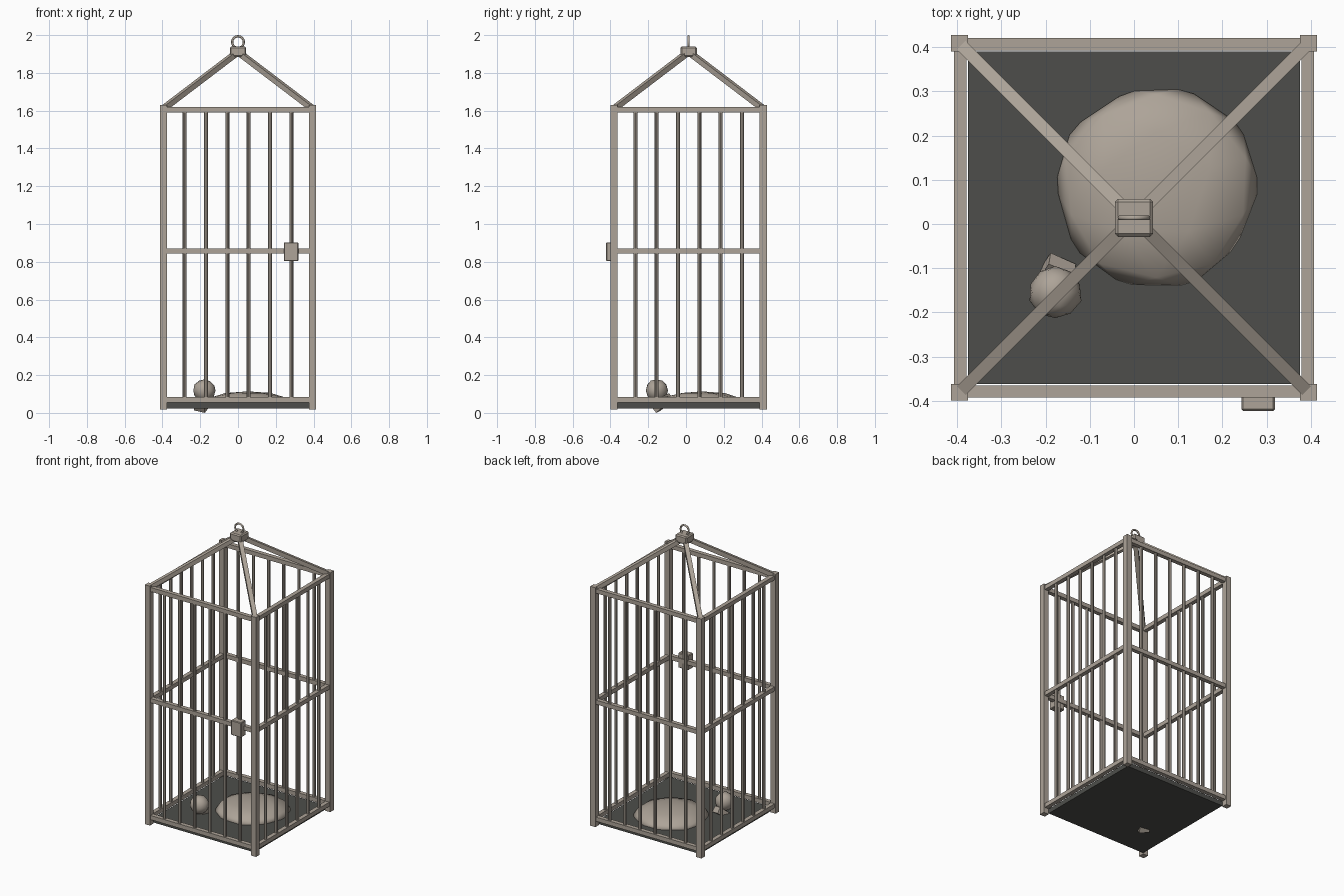
import bpy, bmesh, math, random
from mathutils import Vector, Euler

if "Cube" in bpy.data.objects:
    bpy.data.objects.remove(bpy.data.objects["Cube"])

random.seed(4)
CY = 0.014          # cage centre in y
H = 0.395           # post centre offset


def material(name, rgb):
    m = bpy.data.materials.new(name)
    m.diffuse_color = (*rgb, 1)
    m.use_nodes = True
    m.node_tree.nodes["Principled BSDF"].inputs["Base Color"].default_value = m.diffuse_color
    return m


PALE = material("pale grey beige", (0.42, 0.37, 0.315))
DARK = material("dark floor grey", (0.075, 0.076, 0.069))


def finish(name, bm, mat, smooth=False):
    me = bpy.data.meshes.new(name)
    bm.to_mesh(me)
    bm.free()
    me.materials.append(mat)
    for p in me.polygons:
        p.use_smooth = smooth
    ob = bpy.data.objects.new(name, me)
    bpy.context.collection.objects.link(ob)
    return ob


def box(name, loc, size, mat=PALE, rot=None, bevel=0):
    bm = bmesh.new()
    bmesh.ops.create_cube(bm, size=1)
    bmesh.ops.scale(bm, vec=size, verts=bm.verts)
    if bevel:
        bmesh.ops.bevel(bm, geom=bm.edges[:], offset=bevel, segments=1, affect='EDGES')
    ob = finish(name, bm, mat)
    ob.location = loc
    if rot:
        ob.rotation_euler = rot
    return ob


def beam(name, a, b, width):
    a, b = Vector(a), Vector(b)
    d = b - a
    return box(name, (a + b) / 2, (width, width, d.length),
               rot=d.to_track_quat('Z', 'Y').to_euler())


def bar(name, x, y, z0, z1, r):
    bm = bmesh.new()
    bmesh.ops.create_cone(bm, cap_ends=True, segments=8, radius1=r, radius2=r, depth=z1 - z0)
    finish(name, bm, PALE, False).location = (x, y, (z0 + z1) / 2)


def lump(name, loc, scale, jitter, spin=0, floor=None):
    bm = bmesh.new()
    bmesh.ops.create_icosphere(bm, subdivisions=2, radius=1)
    for v in bm.verts:
        v.co.rotate(Euler((0, 0, spin)))
        v.co *= 1 + random.uniform(-jitter, jitter)
        v.co = Vector(loc) + Vector([c * s for c, s in zip(v.co, scale)])
        if floor is not None:
            v.co.z = max(v.co.z, floor)
    return finish(name, bm, PALE, True)


# floor plate
box("floor_plate", (0, CY, 0.0395), (0.752, 0.752, 0.031), DARK)

# corner posts and roof struts
for sx in (-1, 1):
    for sy in (-1, 1):
        box("corner_post", (sx * H, CY + sy * H, 0.824), (0.038, 0.038, 1.612))
        beam("roof_strut", (sx * 0.387, CY + sy * 0.387, 1.617),
             (sx * 0.02, CY + sy * 0.02, 1.896), 0.028)

# three rings of rails
for z in (0.069, 0.857, 1.605):
    for s in (-1, 1):
        box("rail_x", (0, CY + s * 0.393, z), (0.77, 0.028, 0.028))
        box("rail_y", (s * 0.393, CY, z), (0.028, 0.77, 0.028))

# upright bars, six per side
for i in range(1, 7):
    t = -H + 2 * H * i / 7
    for s in (-1, 1):
        bar("upright_bar", t, CY + s * 0.393, 0.065, 1.605, 0.0105)
        bar("upright_bar", s * 0.393, CY + t, 0.065, 1.605, 0.0105)

# top block and hanging ring
box("top_block", (0, CY, 1.912), (0.086, 0.086, 0.054), bevel=0.007)
bpy.ops.mesh.primitive_torus_add(location=(0, CY, 1.963), rotation=(math.pi / 2, 0, 0),
                                 major_radius=0.031, minor_radius=0.0062,
                                 major_segments=16, minor_segments=6)
ring = bpy.context.object
ring.name = "hanging_ring"
ring.data.materials.append(PALE)
bpy.ops.object.shade_smooth()

# lock on the door side
box("lock", (0.281, -0.397, 0.853), (0.076, 0.052, 0.1), bevel=0.004)

# floor contents: flat heap, and a skull with its jaw
lump("flat_heap", (0.05, 0.085, 0.045), (0.237, 0.237, 0.07), 0.03, math.radians(18), 0.045)
lump("skull", (-0.178, -0.155, 0.118), (0.06, 0.06, 0.06), 0.04)
box("jaw", (-0.184, -0.124, 0.0522), (0.064, 0.1, 0.04),
    rot=[math.radians(a) for a in (38, 12, -24)])
